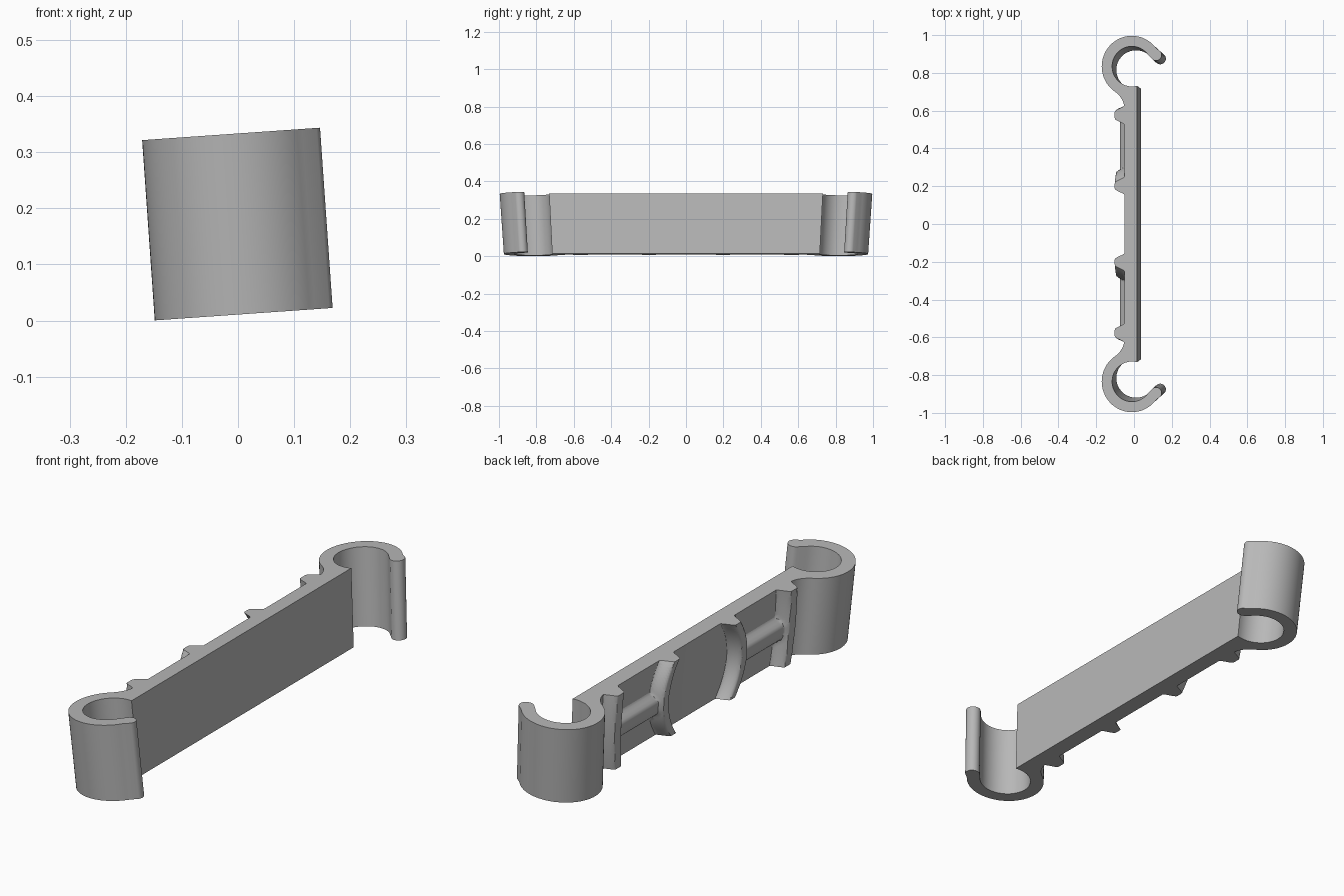
import bpy, bmesh, math
from mathutils import Matrix, Vector

if "Cube" in bpy.data.objects:
    bpy.data.objects.remove(bpy.data.objects["Cube"], do_unlink=True)

HEIGHT = 0.322
FRONT, BACK = 0.027, -0.04      # the two faces of the bar
CLIP_Y, OUTER, INNER = 0.825, 0.16, 0.105

grey = bpy.data.materials.new("plain_grey")
grey.use_nodes = True
grey.diffuse_color = (0.48, 0.48, 0.48, 1)
grey.node_tree.nodes["Principled BSDF"].inputs["Base Color"].default_value = grey.diffuse_color

LEAN = Matrix.Translation((0, 0, 0.172)) @ Matrix.Rotation(math.radians(-4), 4, "Y")


def finish(name, bm):
    """Flare the ends outwards, lean the part and make it an object."""
    for v in bm.verts:
        v.co.y *= 1 + 0.07 * v.co.z
        v.co = LEAN @ v.co
    bmesh.ops.recalc_face_normals(bm, faces=bm.faces[:])
    mesh = bpy.data.meshes.new(name)
    bm.to_mesh(mesh)
    bm.free()
    mesh.materials.append(grey)
    obj = bpy.data.objects.new(name, mesh)
    bpy.context.collection.objects.link(obj)
    bpy.ops.object.select_all(action="DESELECT")
    obj.select_set(True)
    bpy.context.view_layer.objects.active = obj
    bpy.ops.object.shade_smooth_by_angle(angle=math.radians(35))


def arc(cx, cy, r, start, end, steps):
    angles = [math.radians(start + (end - start) * i / steps) for i in range(steps + 1)]
    return [(cx + r * math.cos(a), cy + r * math.sin(a)) for a in angles]


def bezier(a, b, c, steps):
    a, b, c = Vector(a), Vector(b), Vector(c)
    ts = [i / steps for i in range(1, steps + 1)]
    return [tuple(a * (1 - t) ** 2 + b * 2 * t * (1 - t) + c * t * t) for t in ts]


# Bar with an open hook at each end: half outline, mirrored, then extruded
half = arc(0, CLIP_Y, INNER, -75, -322, 36)
half += arc(0.128, 0.885, 0.03, 218, 398, 12)
half += arc(0, CLIP_Y, OUTER, 38, 235, 36)
half += bezier(half[-1], (BACK, 0.658), (BACK, 0.6), 8)
outline = half + [(x, -y) for x, y in reversed(half)]

bm = bmesh.new()
base = bm.faces.new([bm.verts.new((x, y, -HEIGHT / 2)) for x, y in outline])
grown = bmesh.ops.extrude_face_region(bm, geom=[base])
for v in grown["geom"]:
    if isinstance(v, bmesh.types.BMVert):
        v.co.z += HEIGHT
finish("hooked_bar", bm)


# Raised ribs on the back of the bar
def ridge(distance, crest, flank):
    t = max(0, min(1, 1 - (abs(distance) - crest) / flank))
    return t * t * (3 - 2 * t)


def relief(y, z):
    bow = 1 - (2 * z / HEIGHT) ** 2
    inner, outer = 0.2 + 0.06 * bow, 0.57 + 0.01 * bow
    h = max(0.053 * ridge(y - inner, 0.015, 0.035), 0.053 * ridge(y - outer, 0.018, 0.035))
    if inner < y < outer:       # cross strut joining the two ribs
        h = max(h, 0.036 * ridge(z + 0.015, 0.02, 0.045))
    return h - 0.002


def rib_panel(name, side):
    rows, cols = 36, 80
    bm = bmesh.new()
    grid = []
    for i in range(rows + 1):
        z = HEIGHT * (i / rows - 0.5)
        ys = [0.13 + 0.51 * j / cols for j in range(cols + 1)]
        grid.append([bm.verts.new((BACK - relief(y, z), side * y, z)) for y in ys])
    for low, high in zip(grid, grid[1:]):
        for j in range(cols):
            bm.faces.new((low[j], low[j + 1], high[j + 1], high[j]))
    # Close the panel inside the bar
    rim = [e for e in bm.edges if e.is_boundary]
    walls = bmesh.ops.extrude_edge_only(bm, edges=rim)
    for v in walls["geom"]:
        if isinstance(v, bmesh.types.BMVert):
            v.co.x = BACK + 0.006
    bmesh.ops.holes_fill(bm, edges=[e for e in bm.edges if e.is_boundary])
    finish(name, bm)


rib_panel("rear_ribs", 1)
rib_panel("front_ribs", -1)
